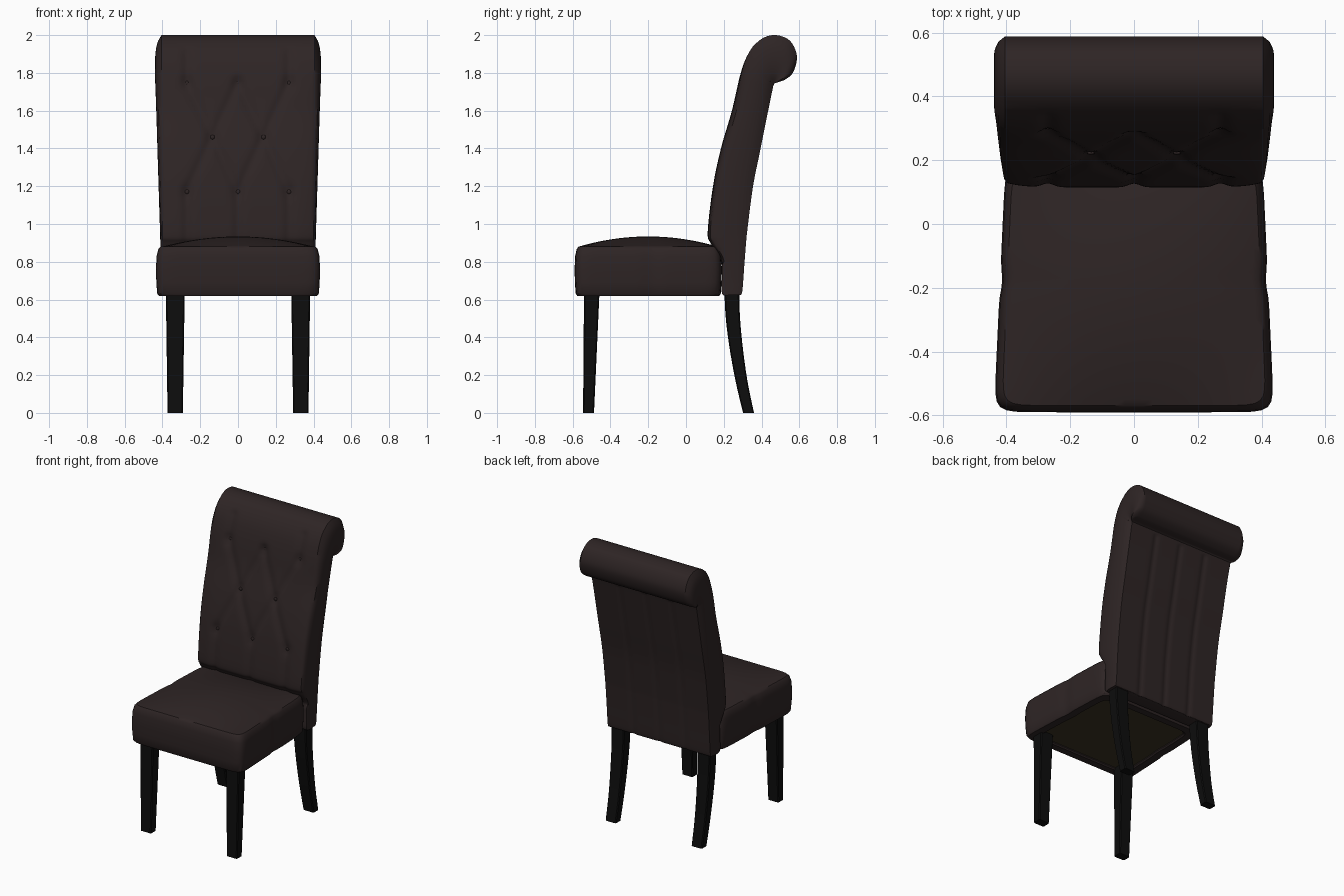
import bpy, bmesh, math
from mathutils import Vector

if "Cube" in bpy.data.objects:
    bpy.data.objects.remove(bpy.data.objects["Cube"])


def material(name, rgb):
    m = bpy.data.materials.new(name)
    m.diffuse_color = (*rgb, 1)
    m.use_nodes = True
    m.node_tree.nodes["Principled BSDF"].inputs["Base Color"].default_value = m.diffuse_color
    return m


FABRIC = material("dark brown upholstery", (0.027, 0.018, 0.018))
WOOD = material("black wood", (0.004, 0.004, 0.004))
LINING = material("olive lining", (0.042, 0.034, 0.017))


def finish(name, bm, mat, angle=35):
    bmesh.ops.recalc_face_normals(bm, faces=bm.faces)
    mesh = bpy.data.meshes.new(name)
    bm.to_mesh(mesh)
    bm.free()
    ob = bpy.data.objects.new(name, mesh)
    bpy.context.collection.objects.link(ob)
    mesh.materials.append(mat)
    bpy.ops.object.select_all(action='DESELECT')
    ob.select_set(True)
    bpy.context.view_layer.objects.active = ob
    bpy.ops.object.shade_smooth_by_angle(angle=math.radians(angle))
    return ob


def loft(rings):
    """Skin a stack of closed rings and cap both ends."""
    bm = bmesh.new()
    rows = [[bm.verts.new(p) for p in r] for r in rings]
    n = len(rows[0])
    for a, b in zip(rows, rows[1:]):
        for i in range(n):
            j = (i + 1) % n
            bm.faces.new((a[i], a[j], b[j], b[i]))
    bm.faces.new(rows[0][::-1])
    bm.faces.new(rows[-1])
    return bm


def spline(pts, steps):
    """Catmull-Rom samples through the control points."""
    pts = [Vector(p) for p in pts]
    ext = [pts[0]] + pts + [pts[-1]]
    out = []
    for k in range(len(pts) - 1):
        p0, p1, p2, p3 = ext[k:k + 4]
        for s in range(steps):
            t = s / steps
            out.append(0.5 * (2 * p1 + (p2 - p0) * t + (2 * p0 - 5 * p1 + 4 * p2 - p3) * t * t
                              + (3 * p1 - p0 - 3 * p2 + p3) * t ** 3))
    return out + [pts[-1]]


# --- Seat cushion: rounded square rings, tapering to the rear ---
N = 28
square = []
for k in range(N):
    t = -1 + 2 * k / N
    square.append((t, -1))
square += [(-v, u) for u, v in square]
square += [(-u, -v) for u, v in square]
square = [(u / (abs(u) ** 16 + abs(v) ** 16) ** (1 / 16),
           v / (abs(u) ** 16 + abs(v) ** 16) ** (1 / 16)) for u, v in square]


def seat_point(u, v, z):
    y = -0.20 + 0.39 * v
    w = 0.439 - 0.018 * (v + 1) - 0.007 * math.exp(-((y + 0.18) / 0.04) ** 2)
    return (u * w, y, z)


def seat_ring(s, z):
    return [seat_point(u * s, v * s, z) for u, v in square]


RIM = 0.945
rings = [seat_ring(s, z) for s, z in [
    (0.82, 0.66), (0.82, 0.628), (0.84, 0.62), (0.965, 0.62), (0.985, 0.632), (0.995, 0.69),
    (1.0, 0.76), (0.992, 0.83), (0.97, 0.868), (RIM, 0.88)]]
for k in range(1, 20):
    s = 1 - k / 20
    rings.append([seat_point(u * s * RIM, v * s * RIM,
                             0.88 + 0.054 * (1 - (u * s) ** 2) * (1 - (v * s) ** 2))
                  for u, v in square])
finish("seat_cushion", loft(rings), FABRIC)

# Lining under the seat
finish("seat_lining", loft([seat_ring(0.825, 0.635), seat_ring(0.825, 0.643)]), LINING)

# --- Backrest: front and rear side-profile points in pairs, ending in a scroll ---
pairs = [(0.200, 0.622, 0.285, 0.625), (0.188, 0.65, 0.298, 0.645), (0.187, 0.80, 0.31, 0.80),
         (0.132, 0.895, 0.318, 0.90), (0.115, 0.96, 0.325, 0.97), (0.143, 1.2, 0.355, 1.2),
         (0.185, 1.4, 0.395, 1.4), (0.243, 1.6, 0.435, 1.6), (0.29, 1.8, 0.462, 1.73),
         (0.335, 1.91, 0.465, 1.735), (0.40, 1.98, 0.465, 1.738), (0.475, 2.0, 0.465, 1.739),
         (0.55, 1.97, 0.465, 1.74), (0.587, 1.89, 0.465, 1.741), (0.568, 1.805, 0.465, 1.742),
         (0.522, 1.763, 0.465, 1.743), (0.475, 1.75, 0.465, 1.744)]
profile = spline(pairs, 8)

# Tufting layout: buttons, diagonal folds and vertical pleats
buttons = [(x, z) for x in (-0.27, 0, 0.27) for z in (1.17, 1.745)] + [(-0.135, 1.46), (0.135, 1.46)]
folds = [((sx * a, z), (sx * 0.135, 1.46)) for sx in (-1, 1) for a in (0, 0.27) for z in (1.17, 1.745)]
folds += [((x, 0.85), (x, 1.17)) for x in (-0.27, 0, 0.27)]
folds += [((x, 1.745), (x, 1.9)) for x in (-0.27, 0.27)]


def fold_distance(x, z, seg):
    a, b, p = Vector(seg[0]), Vector(seg[1]), Vector((x, z))
    t = max(0, min(1, (p - a).dot(b - a) / (b - a).length_squared))
    return (p - a - t * (b - a)).length


def tuft(x, z):
    d = max(0.012 * math.exp(-(fold_distance(x, z, f) / 0.025) ** 2) for f in folds)
    d += sum(0.014 * math.exp(-((x - bx) ** 2 + (z - bz) ** 2) / 0.0010) for bx, bz in buttons)
    return d


NX, NS = 60, 8
rings = []
for i, (fy, fz, by, bz) in enumerate(profile):
    rise = max(0, min(1, (fz - 0.7) / 1.1))
    half = 0.397 + 0.008 * rise
    width = math.hypot(fy - by, fz - bz)
    bulge = (0.008 + 0.026 * rise) * min(1, width / 0.12)
    on_scroll = i > 76
    ring = []
    for k in range(NX + 1):                      # tufted front
        x = half * (2 * k / NX - 1)
        d = 0
        if not on_scroll and fz > 0.8:
            d = tuft(x, fz) + 0.014 * abs(x / half) ** 8 * min(1, (1.9 - fz) / 0.3)
        ring.append((x, fy + d, fz))
    side = [(k / NS, math.sin(math.pi * k / NS) ** 0.6) for k in range(1, NS)]
    for t, b in side:                            # bulging right side
        ring.append((half + bulge * b, fy + (by - fy) * t, fz + (bz - fz) * t))
    for k in range(NX + 1):                      # rear with shallow seams
        x = half * (1 - 2 * k / NX)
        g = sum(0.007 * math.exp(-((x - c) / 0.016) ** 2) for c in (-0.2, 0, 0.2))
        ring.append((x, by - (0 if fz > 1.78 or on_scroll else g), bz))
    for t, b in side[::-1]:                      # bulging left side
        ring.append((-half - bulge * b, fy + (by - fy) * t, fz + (bz - fz) * t))
    rings.append(ring)
finish("backrest", loft(rings), FABRIC, 40)

# Upholstery buttons in the dimples
for bx, bz in buttons:
    row = min(profile[30:72], key=lambda p: abs(p[1] - bz))
    bm = bmesh.new()
    bmesh.ops.create_uvsphere(bm, u_segments=12, v_segments=8, radius=0.012)
    bmesh.ops.scale(bm, vec=(1, 0.5, 1), verts=bm.verts)
    bmesh.ops.translate(bm, vec=(bx, row[0] + 0.024, bz), verts=bm.verts)
    finish("upholstery_button", bm, FABRIC)


# --- Legs: chamfered rectangular sections (inner x, outer x, front y, rear y, z) ---
def leg(name, sections):
    c = 0.006
    for s in (-1, 1):
        rings = []
        for x0, x1, y0, y1, z in sections:
            ring = [(x0 + c, y0), (x1 - c, y0), (x1, y0 + c), (x1, y1 - c),
                    (x1 - c, y1), (x0 + c, y1), (x0, y1 - c), (x0, y0 + c)]
            rings.append([(s * x, y, z) for x, y in ring])
        finish(name, loft(rings), WOOD, 30)


leg("front_leg", [(0.292, 0.373, -0.545, -0.487, 0), (0.282, 0.382, -0.54, -0.458, 0.64)])
leg("back_leg", spline([(0.292, 0.373, 0.302, 0.360, 0), (0.290, 0.375, 0.262, 0.325, 0.17),
                        (0.287, 0.378, 0.228, 0.299, 0.36), (0.284, 0.380, 0.209, 0.285, 0.52),
                        (0.282, 0.382, 0.203, 0.282, 0.66)], 4))
